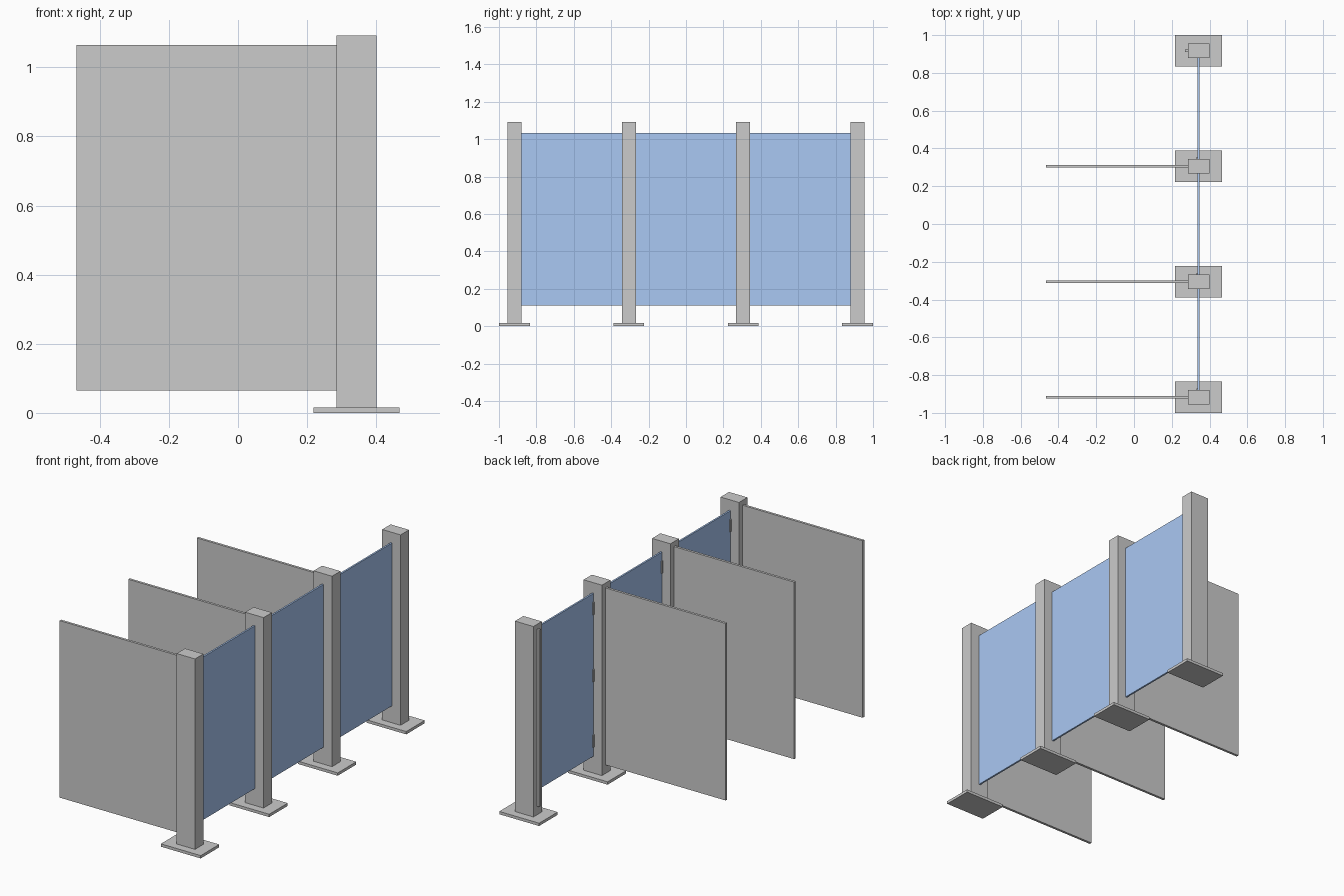
import bpy
import bmesh
from mathutils import Vector

if "Cube" in bpy.data.objects:
    bpy.data.objects.remove(bpy.data.objects["Cube"])

glass = bpy.data.materials.new("blue_panel")
glass.diffuse_color = (0.4, 0.58, 0.9, 1)
glass.use_nodes = True
glass.node_tree.nodes["Principled BSDF"].inputs["Base Color"].default_value = glass.diffuse_color


def box(name, lo, hi, mat=None):
    lo, hi = Vector(lo), Vector(hi)
    bm = bmesh.new()
    bmesh.ops.create_cube(bm, size=1)
    for v in bm.verts:
        v.co = (lo + hi) / 2 + v.co * (hi - lo)
    mesh = bpy.data.meshes.new(name)
    bm.to_mesh(mesh)
    bm.free()
    ob = bpy.data.objects.new(name, mesh)
    bpy.context.collection.objects.link(ob)
    if mat:
        mesh.materials.append(mat)
    return ob


STEP = 0.6117
HALF = 0.0375   # half width of a post

for i in range(4):
    y = -0.9175 + i * STEP
    # floor plate and post
    box("base_plate", (0.218, y - 0.0825, 0), (0.467, y + 0.0825, 0.016))
    box("post", (0.285, y - HALF, 0.016), (0.4, y + HALF, 1.092))

    if i < 3:
        # fixed divider wall behind the post
        box("divider", (-0.467, y - 0.007, 0.065), (0.286, y + 0.007, 1.065))
        # blue door between this post and the next
        a, b = y + HALF, y + STEP - HALF
        box("door", (0.337, a, 0.112), (0.347, b, 1.032), glass)
        # hinges on the inner side of the door
        for z in (0.2, 0.57, 0.95):
            box("hinge", (0.332, a, z - 0.035), (0.3375, a + 0.01, z + 0.035))
    else:
        # narrow mounting strip on the end post
        box("mounting_strip", (0.27, y - 0.007, 0.065), (0.286, y + 0.007, 1.065))
